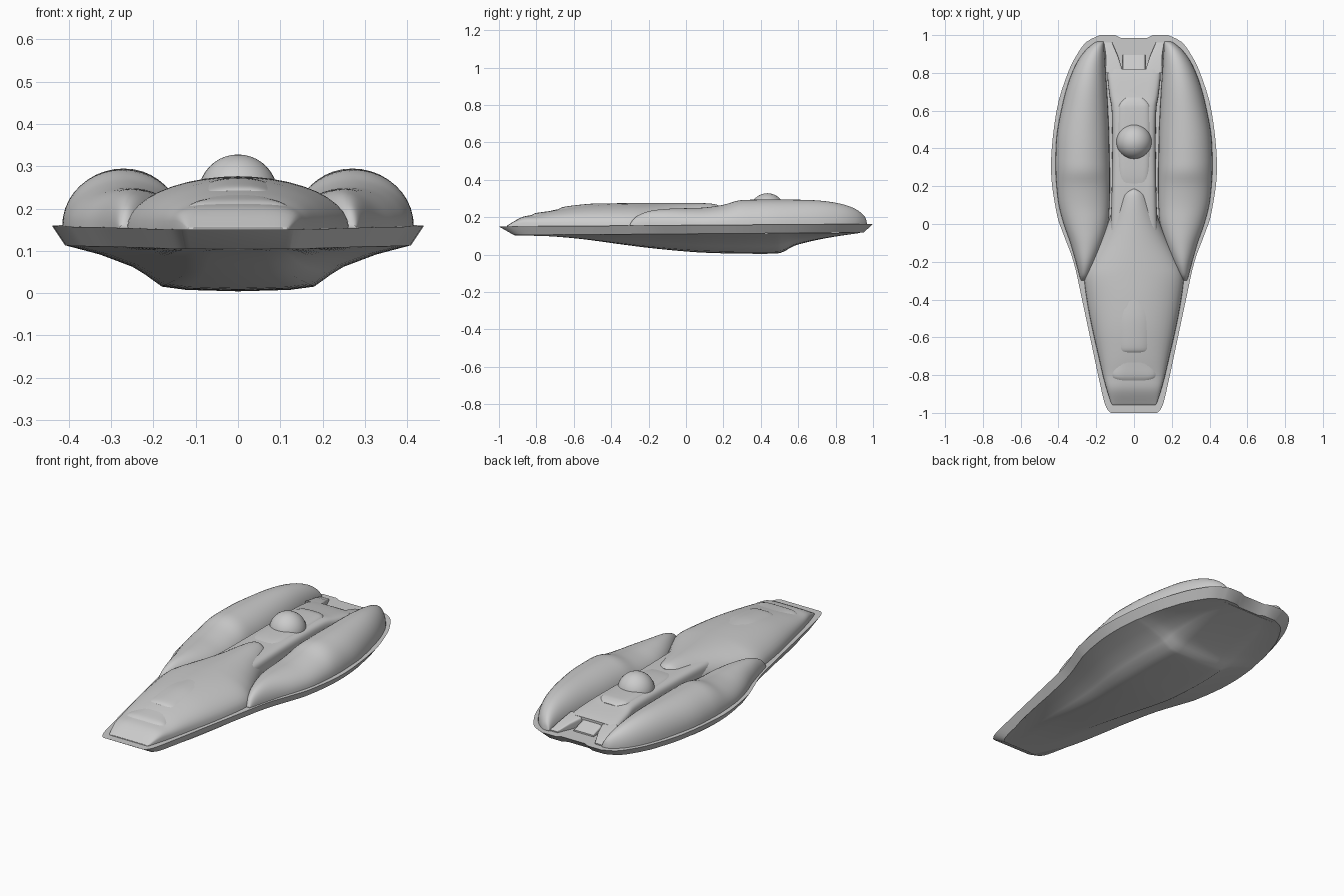
import bpy, bmesh, math

if "Cube" in bpy.data.objects:
    bpy.data.objects.remove(bpy.data.objects["Cube"])

grey = bpy.data.materials.new("hull_grey")
grey.use_nodes = True
colour = (0.6, 0.6, 0.6, 1)
grey.diffuse_color = colour
grey.node_tree.nodes["Principled BSDF"].inputs["Base Color"].default_value = colour


def deck(y):
    """Height of the slightly tilted deck."""
    return 0.157 + 0.007 * y


def smooth(rows, steps=4):
    """Smooth curve through rows of numbers."""
    out = []
    for i in range(len(rows) - 1):
        a, b, c, d = (rows[max(i - 1, 0)], rows[i], rows[i + 1],
                      rows[min(i + 2, len(rows) - 1)])
        for k in range(steps):
            t = k / steps
            out.append([q + t * ((r - p) + t * (2 * p - 5 * q + 4 * r - s
                        + t * (3 * (q - r) + s - p))) / 2
                        for p, q, r, s in zip(a, b, c, d)])
    return out + [list(rows[-1])]


def finish(bm, name, angle=35):
    bmesh.ops.recalc_face_normals(bm, faces=bm.faces)
    mesh = bpy.data.meshes.new(name)
    bm.to_mesh(mesh)
    bm.free()
    mesh.materials.append(grey)
    obj = bpy.data.objects.new(name, mesh)
    bpy.context.collection.objects.link(obj)
    bpy.ops.object.select_all(action='DESELECT')
    obj.select_set(True)
    bpy.context.view_layer.objects.active = obj
    bpy.ops.object.shade_smooth_by_angle(angle=math.radians(angle))
    return obj


def arch(n, count=20):
    """Rounded arch; larger n is boxier."""
    pts = []
    for i in range(count + 1):
        a = math.pi * i / count
        c, s = math.cos(a), math.sin(a)
        pts.append((math.copysign(abs(c) ** (2 / n), c), abs(s) ** (2 / n)))
    return pts


def loft(name, rows, section=None, drop=0, steps=4, flip=1):
    """Rows: y, left x, right x, height, boxiness."""
    bm = bmesh.new()
    rings = []
    for y, x0, x1, h, n in smooth(rows, steps):
        mid, half = (x0 + x1) / 2, (x1 - x0) / 2
        rings.append([bm.verts.new((flip * (mid + half * u), y, deck(y) - drop + h * v))
                      for u, v in (section or arch(n))])
    for a, b in zip(rings, rings[1:]):
        for i in range(len(a)):
            j = (i + 1) % len(a)
            bm.faces.new((a[i], a[j], b[j], b[i]))
    bm.faces.new(rings[0])
    bm.faces.new(rings[-1])
    return finish(bm, name)


def even(rows):
    """Symmetric rows from y, half width, height, boxiness."""
    return [(y, -w, w, h, n) for y, w, h, n in rows]


# Rim: bevelled slab with a shallow notch at the stern
side = smooth([(0.13, -0.995), (0.155, -0.95), (0.19, -0.8), (0.275, -0.4),
               (0.32, -0.2), (0.375, -0.05), (0.41, 0.06), (0.44, 0.3),
               (0.41, 0.6), (0.35, 0.8), (0.3, 0.9), (0.25, 0.965), (0.18, 1)])
side = [[0.12, -1]] + side + [[0.1, 1], [0.07, 0.985]]
outline = side + [[-x, y] for x, y in reversed(side)]
bm = bmesh.new()
upper = [bm.verts.new((x, y, deck(y))) for x, y in outline]
lower = [bm.verts.new((x * 0.93, y * 0.935 + 0.015, deck(y) - 0.046)) for x, y in outline]
for i in range(len(outline)):
    j = (i + 1) % len(outline)
    bm.faces.new((upper[i], upper[j], lower[j], lower[i]))
bm.faces.new(upper)
bm.faces.new(lower)
finish(bm, "rim")

# Keel: flanged bowl that deepens towards the stern
flange = [(1, 0), (0.8, -0.2), (0.61, -0.47), (0.54, -0.63), (0.44, -0.9), (0.3, -0.97), (0, -1)]
bowl = flange + [(-u, v) for u, v in reversed(flange[:-1])]
loft("keel", even([
    (-0.918, 0.115, 0.002, 2), (-0.73, 0.18, 0.008, 2), (-0.55, 0.22, 0.025, 2),
    (-0.36, 0.255, 0.052, 2), (-0.17, 0.3, 0.077, 2), (0.07, 0.381, 0.1, 2),
    (0.3, 0.409, 0.108, 2), (0.47, 0.4, 0.109, 2), (0.52, 0.39, 0.1, 2),
    (0.58, 0.38, 0.068, 2), (0.68, 0.352, 0.042, 2), (0.8, 0.31, 0.02, 2),
    (0.93, 0.2, 0.002, 2)]), bowl, drop=0.046)

# Forward hull, tapering into a rounded tongue over the spine
loft("forward_hull", even([
    (-0.957, 0.113, 0.004, 5), (-0.945, 0.122, 0.012, 5), (-0.875, 0.145, 0.05, 4),
    (-0.8, 0.165, 0.064, 3), (-0.7, 0.188, 0.087, 2.4), (-0.55, 0.222, 0.11, 2.1),
    (-0.4, 0.25, 0.119, 2), (-0.28, 0.262, 0.121, 2), (-0.2, 0.235, 0.121, 2),
    (-0.1, 0.185, 0.12, 2), (0, 0.14, 0.119, 2), (0.1, 0.105, 0.117, 2),
    (0.16, 0.08, 0.11, 2), (0.185, 0.03, 0.095, 2)]))

# Canopy panel and brow on the nose
loft("canopy", even([
    (-0.685, 0.09, 0.085, 3), (-0.665, 0.115, 0.1, 2.6), (-0.6, 0.13, 0.11, 2.4),
    (-0.5, 0.15, 0.119, 2.2), (-0.4, 0.16, 0.119, 2)]))
loft("nose_brow", even([
    (-0.83, 0.1, 0.058, 5), (-0.805, 0.13, 0.07, 4), (-0.75, 0.13, 0.078, 3),
    (-0.7, 0.12, 0.084, 3)]))

# Spine beam with a raised plate that carries the dome
loft("spine", even([
    (-0.1, 0.13, 0.09, 6), (0.1, 0.12, 0.092, 6), (0.4, 0.115, 0.092, 6),
    (0.6, 0.118, 0.09, 6), (0.68, 0.13, 0.078, 6), (0.77, 0.14, 0.062, 6),
    (0.82, 0.14, 0.05, 6)]))
loft("dome_plate", even([
    (0.2, 0.08, 0.09, 5), (0.3, 0.095, 0.1, 5), (0.58, 0.095, 0.1, 5),
    (0.64, 0.085, 0.095, 5), (0.67, 0.055, 0.082, 5)]))

bm = bmesh.new()
bmesh.ops.create_uvsphere(bm, u_segments=32, v_segments=20, radius=0.094)
bmesh.ops.translate(bm, verts=bm.verts, vec=(0, 0.435, 0.234))
finish(bm, "dome")

# Stern: sloped vent between two cheeks
loft("stern_vent", even([(0.8, 0.06, 0.045, 8), (0.895, 0.06, 0.008, 8)]), steps=1)
for flip, label in ((1, "left"), (-1, "right")):
    loft(label + "_stern_cheek", [(0.8, 0.055, 0.15, 0.052, 8), (0.89, 0.085, 0.15, 0.035, 8),
                                  (0.96, 0.115, 0.16, 0.006, 8)], steps=1, flip=flip)
    # Side pods: pointed at the bow, full and rounded at the stern
    loft(label + "_pod", [
        (-0.3, 0.258, 0.28, 0.006, 2), (-0.27, 0.238, 0.29, 0.045, 2),
        (-0.2, 0.205, 0.308, 0.076, 2), (-0.1, 0.165, 0.337, 0.088, 2),
        (0, 0.138, 0.372, 0.091, 2), (0.1, 0.13, 0.398, 0.094, 2),
        (0.2, 0.128, 0.41, 0.108, 2), (0.28, 0.128, 0.415, 0.13, 2),
        (0.36, 0.13, 0.415, 0.134, 2), (0.5, 0.133, 0.405, 0.134, 2),
        (0.7, 0.143, 0.362, 0.128, 2), (0.83, 0.152, 0.315, 0.108, 2),
        (0.91, 0.157, 0.265, 0.078, 2), (0.955, 0.16, 0.215, 0.04, 2),
        (0.967, 0.162, 0.19, 0.006, 2)], flip=flip)
